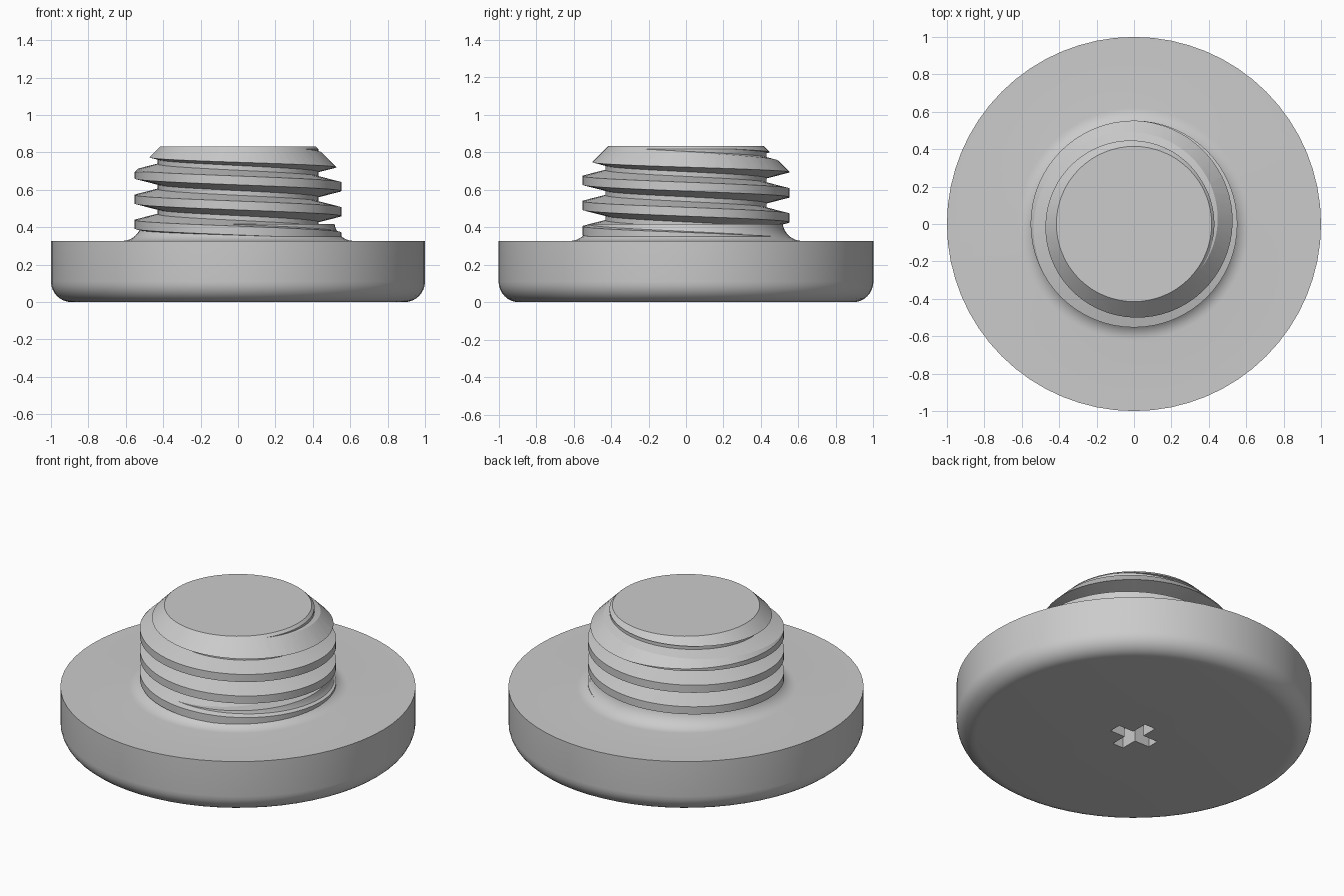
import bpy, bmesh, math

if "Cube" in bpy.data.objects:
    bpy.data.objects.remove(bpy.data.objects["Cube"])

SEGS = 64
PITCH = 0.134

steel = bpy.data.materials.new("plain grey metal")
steel.use_nodes = True
GREY = (0.6, 0.6, 0.6, 1)
steel.diffuse_color = GREY
steel.node_tree.nodes["Principled BSDF"].inputs["Base Color"].default_value = GREY


def make_object(name, bm):
    bmesh.ops.recalc_face_normals(bm, faces=bm.faces)
    mesh = bpy.data.meshes.new(name)
    bm.to_mesh(mesh)
    bm.free()
    obj = bpy.data.objects.new(name, mesh)
    bpy.context.collection.objects.link(obj)
    mesh.materials.append(steel)
    return obj


def lathe(name, profile):
    """Closed solid of revolution; the profile runs from axis to axis."""
    bm = bmesh.new()
    verts = [bm.verts.new((r, 0, z)) for r, z in profile]
    edges = [bm.edges.new(pair) for pair in zip(verts, verts[1:])]
    bmesh.ops.spin(bm, geom=verts + edges, cent=(0, 0, 0), axis=(0, 0, 1),
                   angle=math.tau, steps=SEGS)
    bmesh.ops.remove_doubles(bm, verts=bm.verts, dist=0.0001)
    return make_object(name, bm)


def arc(cx, cz, radius, start, end, steps=8):
    angles = [math.radians(start + (end - start) * i / steps) for i in range(steps + 1)]
    return [(cx + radius * math.cos(a), cz + radius * math.sin(a)) for a in angles]


def apply_boolean(obj, cutter, operation):
    mod = obj.modifiers.new("cut", "BOOLEAN")
    mod.operation = operation
    mod.solver = "EXACT"
    mod.object = cutter
    select(obj)
    bpy.ops.object.modifier_apply(modifier=mod.name)
    bpy.data.objects.remove(cutter)


def select(obj):
    bpy.ops.object.select_all(action="DESELECT")
    obj.select_set(True)
    bpy.context.view_layer.objects.active = obj


def threaded_rod(name, root, crest, low, high):
    """Helical grid whose last column joins the first one turn further on."""
    bm = bmesh.new()
    # flat root, flank, flat crest, flank within one pitch
    section = [(-0.0235, crest), (0.0235, crest), (0.0545, root), (0.0795, root)]
    turns = 10
    rows = [(0.617 + PITCH * (t - 5) + dz, r) for t in range(turns) for dz, r in section]
    grid = []
    for j in range(SEGS):
        a = math.tau * j / SEGS
        grid.append([bm.verts.new((r * math.cos(a), r * math.sin(a), z - PITCH * j / SEGS))
                     for z, r in rows])
    n = len(section)
    for j in range(SEGS):
        last = j == SEGS - 1
        shift = n if last else 0
        nxt = grid[(j + 1) % SEGS]
        for i in range(shift, len(rows) - 1):
            bm.faces.new((grid[j][i], nxt[i - shift], nxt[i - shift + 1], grid[j][i + 1]))
    # square off and cap both ends
    for z, direction in ((low, -1), (high, 1)):
        bmesh.ops.bisect_plane(bm, geom=bm.verts[:] + bm.edges[:] + bm.faces[:],
                               plane_co=(0, 0, z), plane_no=(0, 0, direction),
                               clear_outer=True)
        rim = [e for e in bm.edges if e.is_boundary
               and all(abs(v.co.z - z) < 0.0005 for v in e.verts)]
        bmesh.ops.edgeloop_fill(bm, edges=rim)
    return make_object(name, bm)


# Flange with rounded lower rim and a fillet rising to the thread
flange = lathe("flange", [(0, 0)] + arc(0.89, 0.11, 0.11, -90, 0)
               + [(1, 0.327)] + arc(0.62, 0.432, 0.105, 270, 188)
               + [(0, 0.417)])

# Cross recess in the underside
for size in ((0.28, 0.075, 0.24), (0.075, 0.28, 0.24)):
    bm = bmesh.new()
    bmesh.ops.create_cube(bm, size=1)
    bmesh.ops.scale(bm, vec=size, verts=bm.verts)
    apply_boolean(flange, make_object("recess_cutter", bm), "DIFFERENCE")

# Threaded shank, trimmed by a chamfered envelope
shank = threaded_rod("threaded_shank", 0.43, 0.553, 0.2, 0.95)
envelope = lathe("shank_envelope", [(0, 0.28), (0.7, 0.28), (0.7, 0.548),
                                    (0.415, 0.833), (0, 0.833)])
apply_boolean(shank, envelope, "INTERSECT")

for part in (flange, shank):
    select(part)
    bpy.ops.object.shade_smooth_by_angle(angle=math.radians(25))
